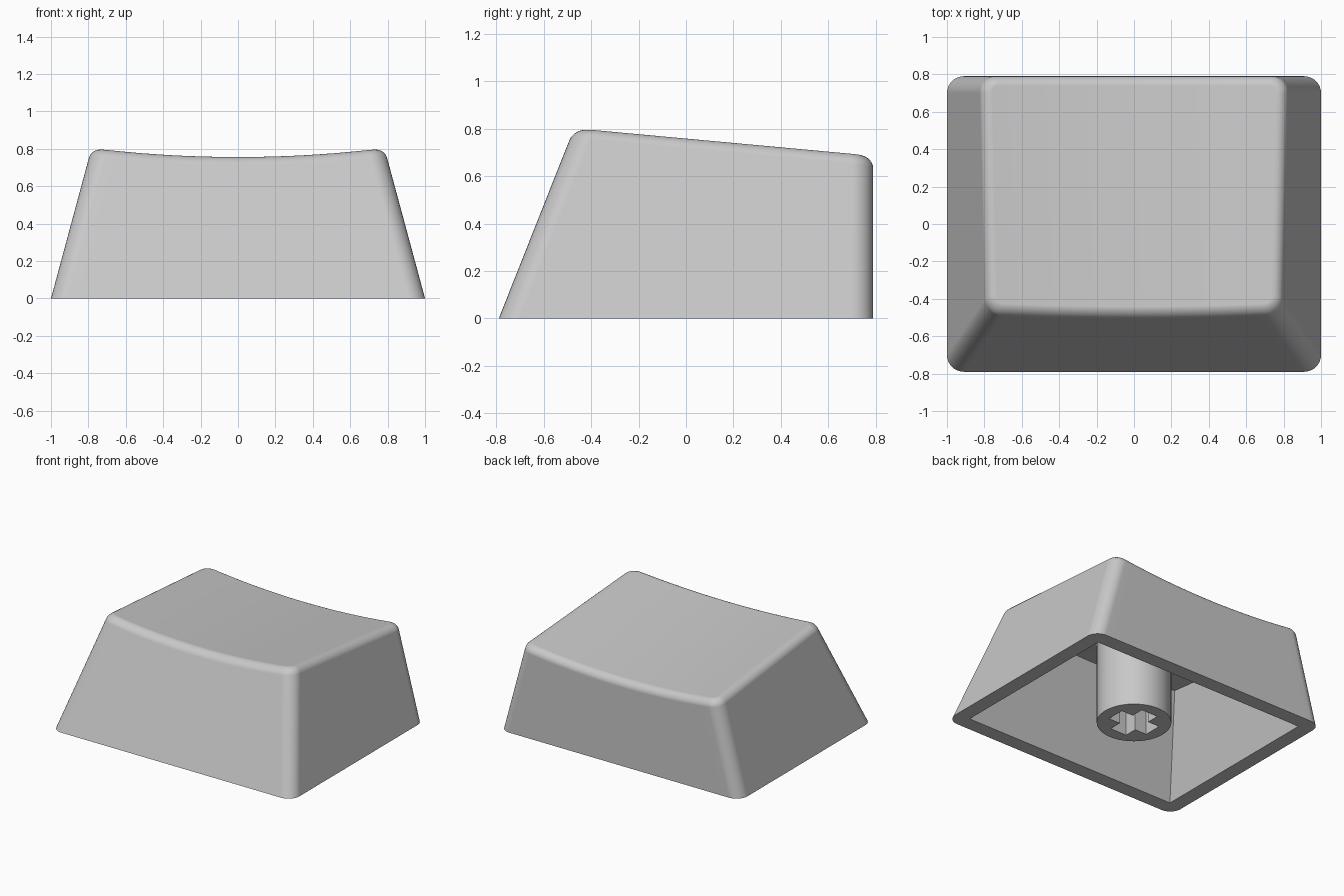
import bpy
import bmesh
import math

cube = bpy.data.objects.get("Cube")
if cube:
    bpy.data.objects.remove(cube, do_unlink=True)

WALL, CORNER, FILLET = 0.11, 0.09, 0.05
ARC, SPAN = 8, 24

grey = bpy.data.materials.new("light_grey_plastic")
grey.use_nodes = True
colour = (0.58, 0.58, 0.58, 1)
grey.diffuse_color = colour
grey.node_tree.nodes["Principled BSDF"].inputs["Base Color"].default_value = colour


def finish(bm, name):
    """Turn a bmesh into a smooth object with sharp edges kept."""
    bmesh.ops.remove_doubles(bm, verts=bm.verts, dist=0.0003)
    bmesh.ops.recalc_face_normals(bm, faces=bm.faces)
    mesh = bpy.data.meshes.new(name)
    bm.to_mesh(mesh)
    bm.free()
    mesh.materials.append(grey)
    obj = bpy.data.objects.new(name, mesh)
    bpy.context.collection.objects.link(obj)
    bpy.ops.object.select_all(action='DESELECT')
    obj.select_set(True)
    bpy.context.view_layer.objects.active = obj
    bpy.ops.object.shade_smooth_by_angle(angle=math.radians(30))
    weighted = obj.modifiers.new("even_shading", 'WEIGHTED_NORMAL')
    weighted.keep_sharp = True
    return obj


def dish(x, y):
    """Height of the tilted, scooped top."""
    return 0.755 + 0.08 * x * x - 0.095 * (y + 0.43)


# Half outline from left to right: width fraction and corner offset
quarter = [math.pi / 2 * i / ARC for i in range(ARC + 1)]
outline = [(-1, -math.cos(a), math.sin(a)) for a in quarter]
outline += [(2 * i / SPAN - 1, 0, 1) for i in range(1, SPAN)]
outline += [(1, math.cos(a), math.sin(a)) for a in reversed(quarter)]


def ring(bm, inset, radius, height):
    """Front and back half rings on the tapered walls."""
    halves = []
    for back in (False, True):
        verts = []
        for sx, ox, oy in outline:
            z = 0
            for _ in range(10):
                half = 1 - 0.27 * z - inset
                x = sx * (half - radius) + ox * radius
                if back:
                    y = 0.79 - inset - radius * (1 - oy)
                else:
                    y = -0.79 + 0.396 * z + inset + radius * (1 - oy)
                z = height(x, y)
            verts.append(bm.verts.new((x, y, z)))
        halves.append(verts)
    return halves


def join(bm, low, high):
    a, b = (h[0] + h[1][::-1] for h in (low, high))
    for i in range(len(a)):
        j = (i + 1) % len(a)
        bm.faces.new((a[i], a[j], b[j], b[i]))


def cap(bm, halves):
    front, back = halves
    for i in range(len(front) - 1):
        bm.faces.new((front[i], front[i + 1], back[i + 1], back[i]))


# Hollow shell: ceiling, inner walls, flat rim, outer walls, rounded top edge
bm = bmesh.new()
ceiling = ring(bm, WALL, 0, lambda x, y: dish(x, y) - 0.1)
inner_rim = ring(bm, WALL, 0, lambda x, y: 0)
cap(bm, ceiling)
join(bm, ceiling, inner_rim)
previous = ring(bm, 0, CORNER, lambda x, y: 0)
join(bm, inner_rim, previous)
for step in range(7):
    t = math.pi / 2 * step / 6
    inset = FILLET * (1 - math.cos(t))
    drop = FILLET * (1 - math.sin(t))
    current = ring(bm, inset, CORNER - inset, lambda x, y: dish(x, y) - drop)
    join(bm, previous, current)
    previous = current
cap(bm, previous)
finish(bm, "keycap_shell")


# Round stem with a cross-shaped socket
def loop(bm, points, z):
    verts = [bm.verts.new((x, y, z)) for x, y in points]
    edges = [bm.edges.new((v, verts[(i + 1) % len(verts)])) for i, v in enumerate(verts)]
    return verts, edges


def tube(bm, a, b):
    for i in range(len(a)):
        j = (i + 1) % len(a)
        bm.faces.new((a[i], a[j], b[j], b[i]))


circle = [(0.254 * math.cos(math.tau * i / 64), 0.254 * math.sin(math.tau * i / 64))
          for i in range(64)]
ARM, SLOT = 0.165, 0.068
cross = []
for k in range(4):
    c, s = round(math.cos(k * math.pi / 2)), round(math.sin(k * math.pi / 2))
    for x, y in ((ARM, -SLOT), (ARM, SLOT), (SLOT, SLOT)):
        cross.append((x * c - y * s, x * s + y * c))

bm = bmesh.new()
outer, outer_edges = loop(bm, circle, 0)
socket, socket_edges = loop(bm, cross, 0)
bmesh.ops.triangle_fill(bm, use_beauty=True, edges=outer_edges + socket_edges)
stem_top, _ = loop(bm, circle, 0.68)
socket_end, _ = loop(bm, cross, 0.42)
tube(bm, outer, stem_top)
tube(bm, socket, socket_end)
bm.faces.new(stem_top)
bm.faces.new(socket_end)
finish(bm, "switch_stem")
